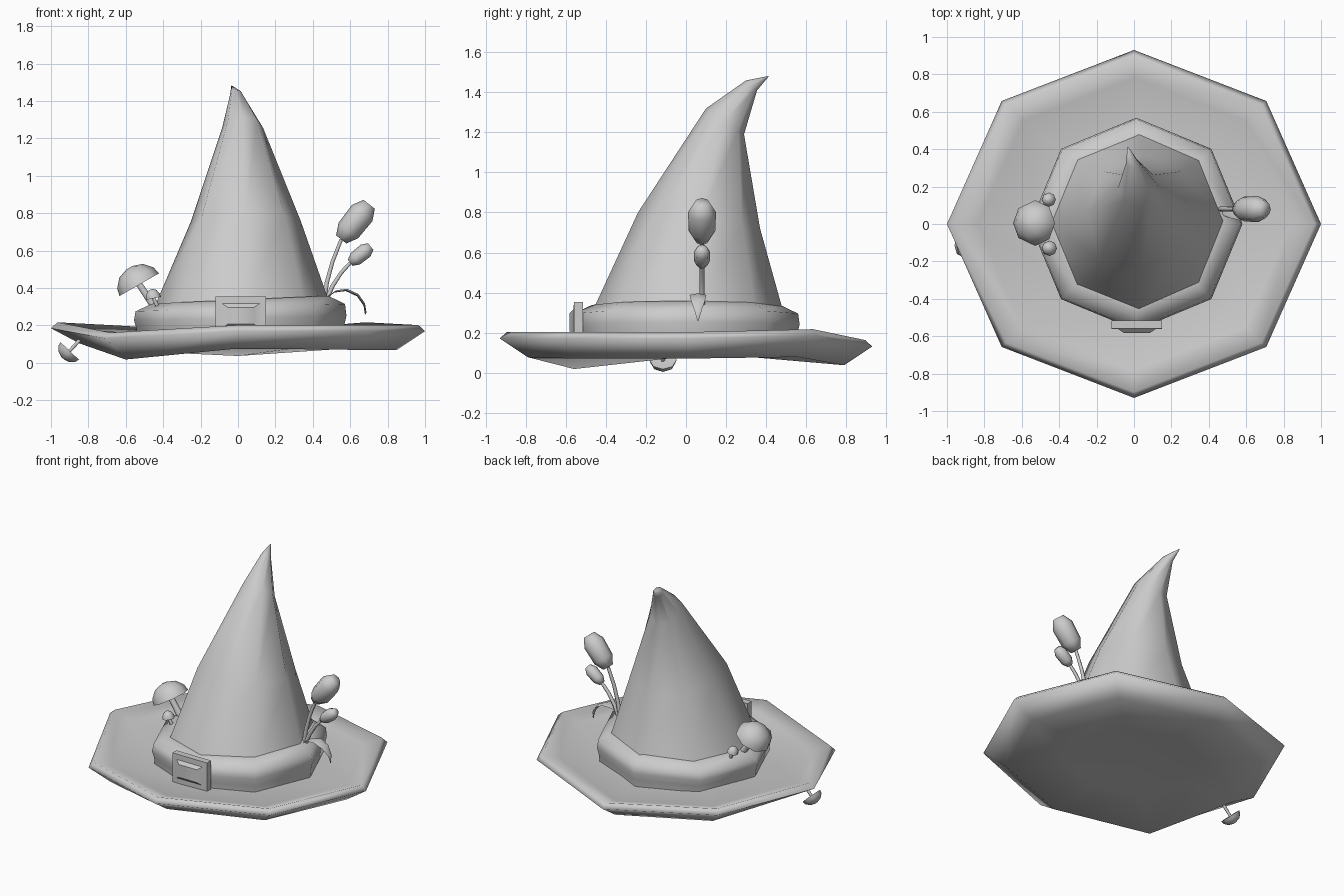
import bpy, bmesh, math
from mathutils import Vector

if "Cube" in bpy.data.objects:
    bpy.data.objects.remove(bpy.data.objects["Cube"])


def finish(name, bm, angle):
    bmesh.ops.recalc_face_normals(bm, faces=bm.faces)
    me = bpy.data.meshes.new(name)
    bm.to_mesh(me)
    bm.free()
    ob = bpy.data.objects.new(name, me)
    bpy.context.collection.objects.link(ob)
    bpy.ops.object.select_all(action='DESELECT')
    ob.select_set(True)
    bpy.context.view_layer.objects.active = ob
    bpy.ops.object.shade_smooth_by_angle(angle=math.radians(angle))
    return ob


def loft(name, rings, angle=100, cap_start=True, cap_end=True):
    """Skin a list of equal-length point rings, with optional end caps."""
    bm = bmesh.new()
    vs = [[bm.verts.new(p) for p in r] for r in rings]
    n = len(rings[0])
    for a, b in zip(vs, vs[1:]):
        for i in range(n):
            bm.faces.new((a[i], a[(i + 1) % n], b[(i + 1) % n], b[i]))
    if cap_start:
        bm.faces.new(vs[0])
    if cap_end:
        bm.faces.new(vs[-1])
    return finish(name, bm, angle)


def lathe(name, base, axis, profile, n=8, angle=100):
    """Revolve (radius, height) pairs about an axis starting at base."""
    base, axis = Vector(base), Vector(axis).normalized()
    u = Vector((0, 1, 0))
    v = axis.cross(u).normalized()
    rings = []
    for r, h in profile:
        rings.append([base + axis * h + (u * math.cos(t) + v * math.sin(t)) * r
                      for t in (2 * math.pi * i / n for i in range(n))])
    return loft(name, rings, angle)


def tube(name, pts, r0, r1, n=6):
    """Tapered open-ended stem."""
    pts = [Vector(p) for p in pts]
    rings = []
    for i, p in enumerate(pts):
        d = (pts[min(i + 1, len(pts) - 1)] - pts[max(i - 1, 0)]).normalized()
        u = Vector((0, 1, 0))
        v = d.cross(u).normalized()
        r = r0 + (r1 - r0) * i / (len(pts) - 1)
        rings.append([p + (u * math.cos(t) + v * math.sin(t)) * r
                      for t in (2 * math.pi * k / n for k in range(n))])
    return loft(name, rings, 100, False, False)


ANG = [math.pi / 4 * i for i in range(8)]

# Brim: wavy octagonal disc with a raised outer lip and a sunken top
wave = [0, .015, -.04, 0, .015, -.04, 0, 0]
under = [0, .008, -.033, -.005, .035, -.052, .007, 0]
rings = []
for r, z, off, k in ((.45, .08, under, 0), (.85, .07, under, 1), (1, .17, wave, 1),
                     (.965, .202, wave, 1), (.84, .165, wave, .9), (.5, .145, wave, 0)):
    rings.append([(r * math.cos(a), .93 * r * math.sin(a), z + off[i] * k)
                  for i, a in enumerate(ANG)])
loft("brim", rings)

# Hat band: slightly tilted rounded octagonal ring
rings = []
for r, z in ((.55, .13), (.555, .19), (.568, .24), (.56, .295), (.47, .338), (.43, .335)):
    rings.append([(.012 + r * math.cos(a), r * math.sin(a),
                   z + .045 * math.cos(a) * r * max(0, z - .14) / .2) for a in ANG])
loft("hat_band", rings, cap_start=False, cap_end=False)

# Crown: octagonal rings that lean back and tip forward towards the point
rings = []
for x0, x1, yf, zf, yb, zb, bulge in ((-.45, .5, -.475, .29, .49, .29, 0),
                                      (-.25, .335, -.24, .8, .37, .72, .028),
                                      (-.085, .135, .1, 1.32, .29, 1.19, 0),
                                      (-.042, .025, .3, 1.46, .355, 1.41, 0),
                                      (-.036, -.03, .41, 1.482, .413, 1.479, 0)):
    ring = [Vector(((x0 + x1) / 2 + (x1 - x0) / 2 * math.cos(a),
                    (yf + yb) / 2 + (yb - yf) / 2 * math.sin(a),
                    (zf + zb) / 2 + (zb - zf) / 2 * math.sin(a))) for a in ANG]
    ring[5] += Vector((-bulge, -bulge, 0))
    rings.append(ring)
loft("crown", rings, cap_start=False)


# Buckle: plate with a raised square frame around a recessed centre
def rect(w, h, y):
    return [(.015 + sx * w, y, .252 + sz * h)
            for sx, sz in ((-1, -1), (1, -1), (1, 1), (-1, 1))]


loft("buckle", [rect(.135, .102, -.515), rect(.135, .102, -.56),
                rect(.1, .065, -.562), rect(.07, .045, -.582)], 40)


# Cattails: curved stems and faceted heads
def cattail(name, stem, axis, length, r):
    tube(name + "_stem", stem, .014, .011)
    lathe(name + "_head", stem[-1], axis,
          [(r * .5, 0), (r * .95, length * .25), (r, length * .75), (r * .55, length)])


cattail("large_cattail", [(.46, .08, .33), (.475, .08, .43), (.505, .08, .54),
                          (.552, .08, .66)], (.155, 0, .195), .24, .07)
cattail("small_cattail", [(.47, .08, .33), (.505, .08, .41), (.55, .08, .48),
                          (.6, .08, .535)], (.12, 0, .095), .14, .041)

# Drooping leaf: thin tapered blade
rings = []
for x, z, w in ((.47, .345, .012), (.52, .38, .03), (.58, .388, .042),
                (.64, .36, .035), (.675, .31, .018), (.683, .26, .003)):
    rings.append([(x, .06 - w, z), (x + .004, .06, z + .008),
                  (x, .06 + w, z), (x - .004, .06, z - .004)])
loft("leaf", rings)


# Mushrooms: domed caps on short stems
def mushroom(name, rim, axis, r, h, foot, stem_r):
    lathe(name + "_cap", rim, axis,
          [(r * .2, h * .08), (r * .75, h * .05), (r, 0), (r * .92, h * .4),
           (r * .6, h * .82), (r * .15, h)])
    top = Vector(rim) + Vector(axis).normalized() * h * .1
    tube(name + "_stem", [foot, (Vector(foot) + top) / 2, top], stem_r, stem_r * .8)


mushroom("large_mushroom", (-.528, .005, .418), (-.5, 0, .87), .122, .105,
         (-.44, .005, .29), .024)
mushroom("small_mushroom_front", (-.452, -.13, .345), (-.2, 0, 1), .041, .05,
         (-.425, -.12, .29), .013)
mushroom("small_mushroom_back", (-.455, .13, .345), (-.2, 0, 1), .038, .046,
         (-.425, .12, .28), .012)
mushroom("hanging_mushroom", (-.9, -.115, .064), (-.69, 0, -.72), .068, .054,
         (-.83, -.115, .14), .012)
